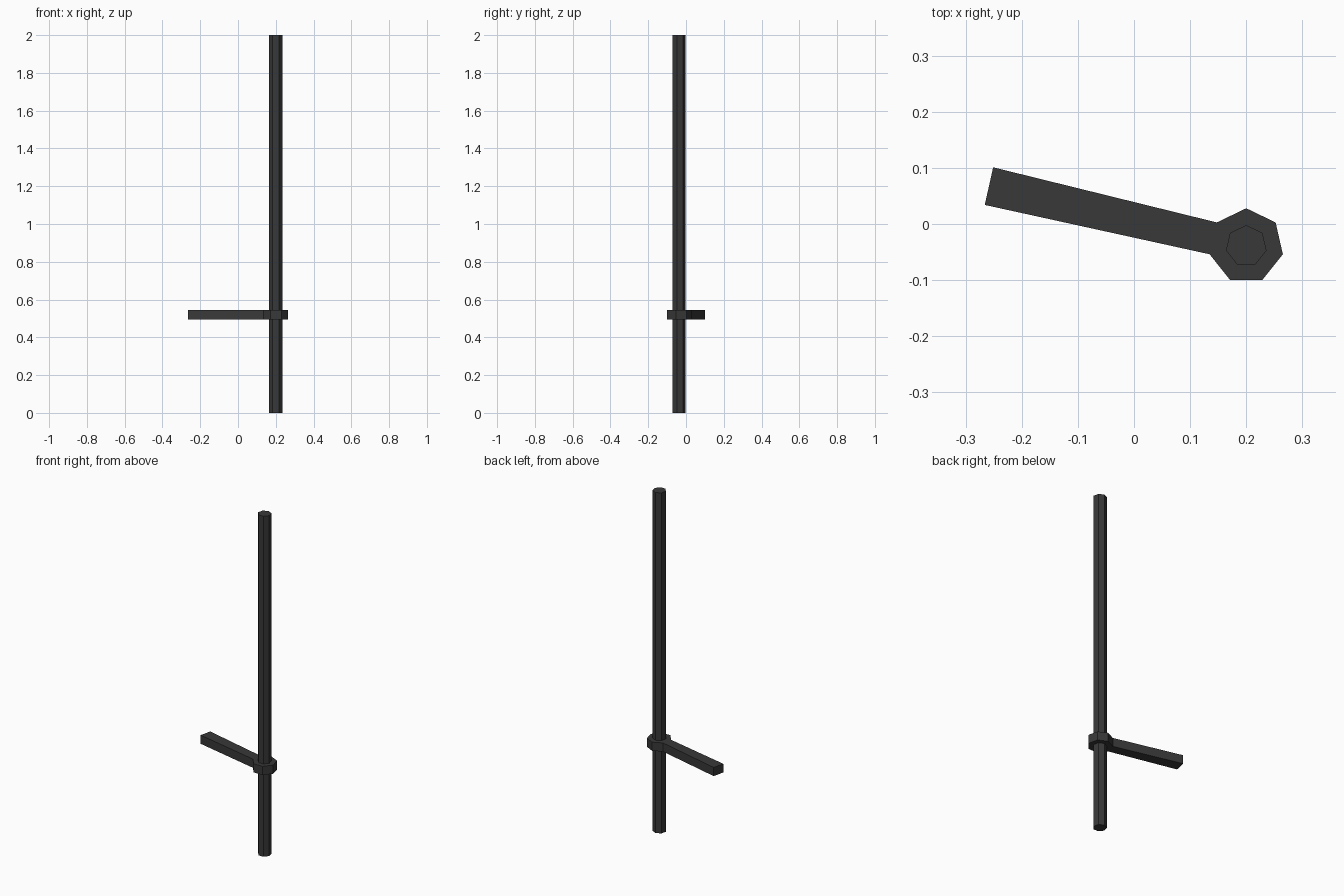
import bpy, bmesh
from math import sin, cos, pi

if "Cube" in bpy.data.objects:
    bpy.data.objects.remove(bpy.data.objects["Cube"])

CX, CY = 0.2, -0.039          # pole axis
POLE_R, COLLAR_R = 0.037, 0.067
Z0, Z1 = 0.494, 0.545         # collar and handle height range

dark = bpy.data.materials.new("dark_grey")
dark.diffuse_color = (0.04, 0.04, 0.04, 1)
dark.use_nodes = True
dark.node_tree.nodes["Principled BSDF"].inputs["Base Color"].default_value = dark.diffuse_color


def heptagon(r):
    return [(CX + r * cos(pi / 2 + i * 2 * pi / 7),
             CY + r * sin(pi / 2 + i * 2 * pi / 7)) for i in range(7)]


def prism(name, outline, z0, z1):
    bm = bmesh.new()
    face = bm.faces.new([bm.verts.new((x, y, z0)) for x, y in outline])
    ext = bmesh.ops.extrude_face_region(bm, geom=[face], use_keep_orig=True)
    for v in ext["geom"]:
        if isinstance(v, bmesh.types.BMVert):
            v.co.z = z1
    bmesh.ops.recalc_face_normals(bm, faces=bm.faces)
    mesh = bpy.data.meshes.new(name)
    bm.to_mesh(mesh)
    bm.free()
    mesh.materials.append(dark)
    obj = bpy.data.objects.new(name, mesh)
    bpy.context.collection.objects.link(obj)
    return obj


# Long seven-sided shaft
prism("shaft", heptagon(POLE_R), 0, 2)

# Collar with the side handle drawn out of one of its flats
ring = heptagon(COLLAR_R)
handle_tip = [(-0.251, 0.101), (-0.266, 0.034)]
prism("collar_and_handle", ring[:2][:1] + [ring[1]] + handle_tip + ring[2:], Z0, Z1)
